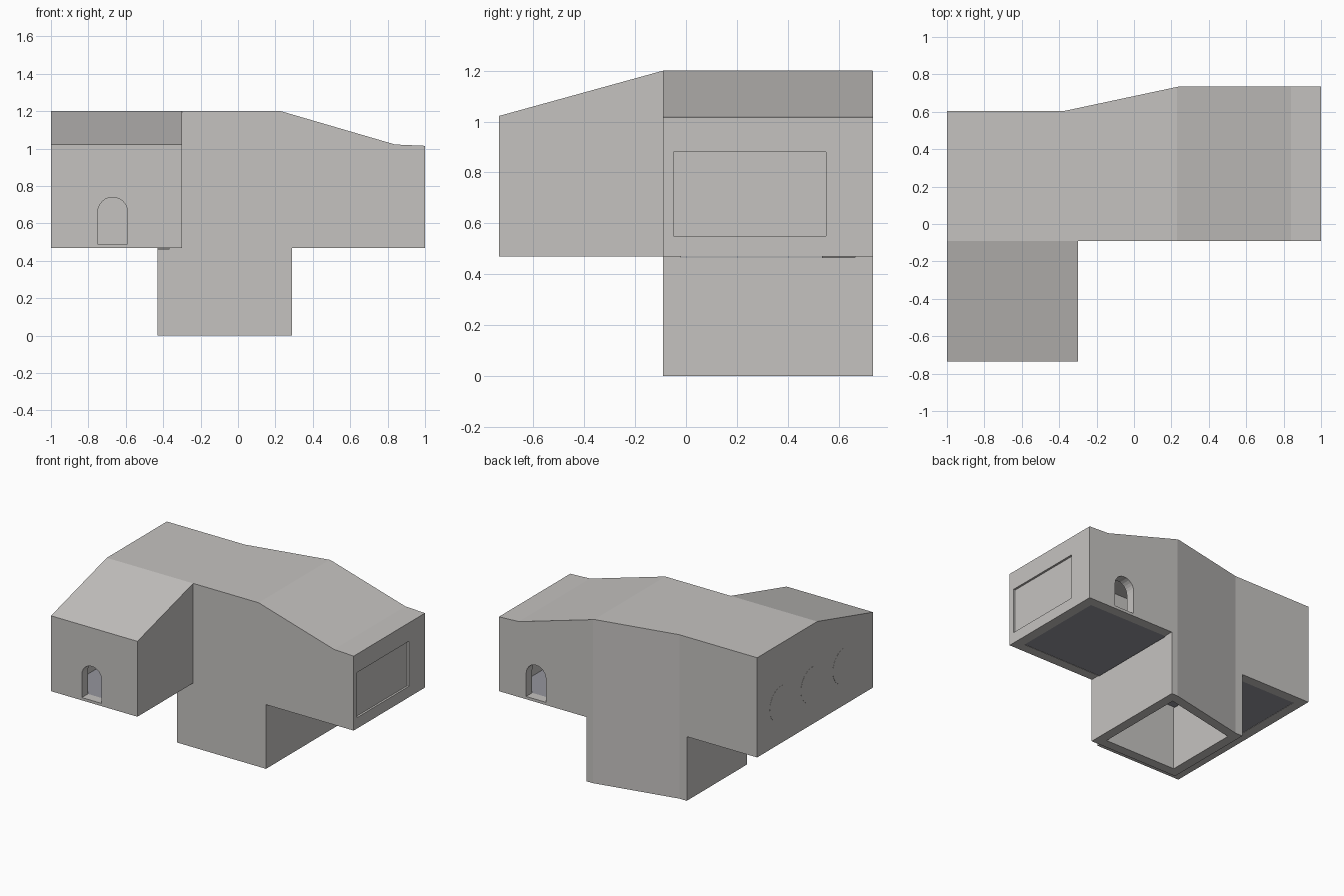
import bpy, bmesh, math
from mathutils import Vector

if "Cube" in bpy.data.objects:
    bpy.data.objects.remove(bpy.data.objects["Cube"])


def material(name, rgb):
    m = bpy.data.materials.new(name)
    m.diffuse_color = (*rgb, 1)
    m.use_nodes = True
    m.node_tree.nodes["Principled BSDF"].inputs["Base Color"].default_value = m.diffuse_color
    return m


wall_mat = material("pale_plaster", (0.56, 0.545, 0.53))
floor_mat = material("blue_grey_floor", (0.30, 0.30, 0.335))


def prism(name, outline, axis, lo, hi, mat=wall_mat):
    """Extrude a 2D outline along an axis (0=x, 1=y, 2=z) from lo to hi."""
    def place(p):
        c = list(p)
        c.insert(axis, lo)
        return c
    bm = bmesh.new()
    face = bm.faces.new([bm.verts.new(place(p)) for p in outline])
    ext = bmesh.ops.extrude_face_region(bm, geom=[face])
    shift = Vector((0, 0, 0))
    shift[axis] = hi - lo
    bmesh.ops.translate(bm, vec=shift,
                        verts=[v for v in ext["geom"] if isinstance(v, bmesh.types.BMVert)])
    bmesh.ops.recalc_face_normals(bm, faces=bm.faces)
    me = bpy.data.meshes.new(name)
    bm.to_mesh(me)
    bm.free()
    me.materials.append(mat)
    ob = bpy.data.objects.new(name, me)
    bpy.context.collection.objects.link(ob)
    return ob


def boolean(ob, other, op):
    mod = ob.modifiers.new(op, 'BOOLEAN')
    mod.operation, mod.object, mod.solver = op, other, 'EXACT'
    bpy.context.view_layer.objects.active = ob
    bpy.ops.object.modifier_apply(modifier=mod.name)
    bpy.data.objects.remove(other, do_unlink=True)


def rect(a0, b0, a1, b1):
    return [(a0, b0), (a1, b0), (a1, b1), (a0, b1)]


def arch(cx, z0, top, r, n=12):
    pts = [(cx - r, z0), (cx + r, z0)]
    for i in range(n + 1):
        a = math.pi * i / n
        pts.append((cx + r * math.cos(a), top - r + r * math.sin(a)))
    return pts


# Outer walls: T-shaped front profile trimmed to the angled back
shell = prism("house_shell", [(-.43, 0), (.29, 0), (.29, .47), (1, .47), (1, 1.015),
                              (.84, 1.022), (.23, 1.2), (-1, 1.2), (-1, .47), (-.43, .47)],
              1, -.09, .735)
boolean(shell, prism("back_trim", [(-1.2, .605), (-.37, .605), (.24, .735), (.24, 1), (-1.2, 1)],
                     2, -.2, 1.4), 'DIFFERENCE')
# Front wing with its lean-to roof
boolean(shell, prism("front_wing", [(-.735, .47), (.1, .47), (.1, 1.2), (-.09, 1.2), (-.735, 1.022)],
                     0, -1, -.30), 'UNION')

# Hollow interior, open at the bottom
room = prism("room_space", [(-.36, -.1), (.22, -.1), (.22, .465), (.93, .465), (.93, .968),
                            (.83, .972), (.22, 1.15), (-.93, 1.15), (-.93, .465), (-.36, .465)],
             1, -.02, .665)
boolean(room, prism("room_trim", [(-1.2, .535), (-.37, .535), (.24, .665), (.24, 1), (-1.2, 1)],
                    2, -.3, 1.4), 'DIFFERENCE')
boolean(shell, room, 'DIFFERENCE')
boolean(shell, prism("wing_space", [(-.665, .46), (.1, .46), (.1, 1.148), (-.09, 1.148), (-.665, .99)],
                     0, -.929, -.37), 'DIFFERENCE')

# Arched doorways front and back, recessed window panel on the right
boolean(shell, prism("front_doorway", arch(-.67, .49, .74, .08), 1, -.8, -.6), 'DIFFERENCE')
boolean(shell, prism("back_doorway", arch(.70, .49, .74, .08), 1, .6, .8), 'DIFFERENCE')
boolean(shell, prism("window_recess", rect(-.05, .55, .55, .88), 0, .985, 1.1), 'DIFFERENCE')

# Upper floor slab
prism("upper_floor", [(-.93, -.665), (-.37, -.665), (-.37, -.02), (.93, -.02), (.93, .665),
                      (.24, .665), (-.37, .535), (-.93, .535)], 2, .472, .49, floor_mat)

# Round, almost flush panels on the left wall
for i, y in enumerate((-.40, -.03, .33)):
    circle = [(y + .13 * math.cos(a), .76 + .13 * math.sin(a))
              for a in (2 * math.pi * k / 24 for k in range(24))]
    prism(f"round_panel_{i + 1}", circle, 0, -1.001, -.99)
